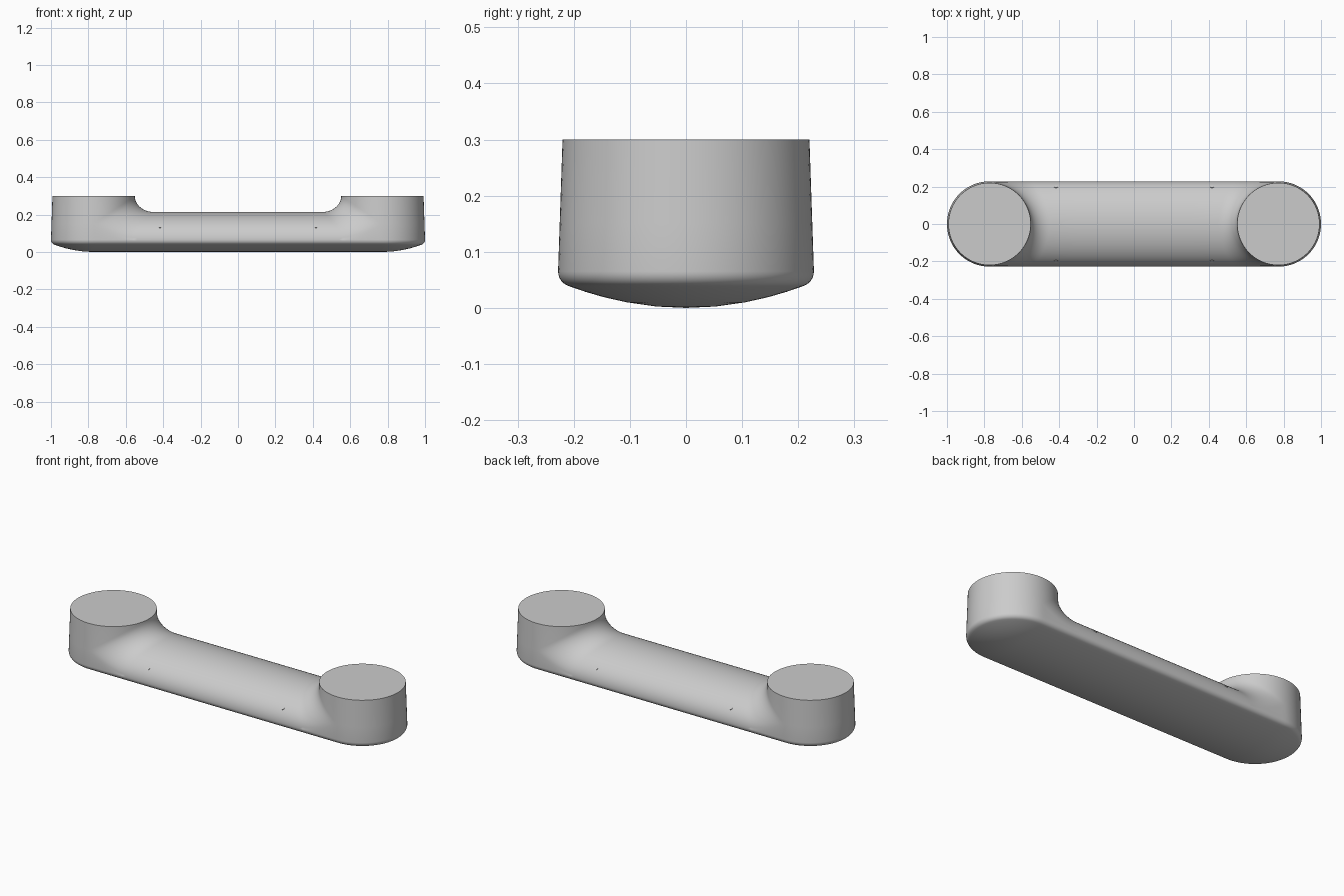
import bpy, bmesh
from math import sin, cos, pi, sqrt
from mathutils import Vector

if "Cube" in bpy.data.objects:
    bpy.data.objects.remove(bpy.data.objects["Cube"])

XC = 0.772                  # boss centre
R_TOP, R_LOW = 0.22, 0.228  # tapered wall radii
Z_TOP, Z_LOW = 0.30, 0.065
CROWN = 0.149               # height of the elliptical beam crown above Z_LOW
F_W, F_H = 0.10, 0.086      # fillet width and height
N, NF, NS = 40, 12, 6       # half-circle, fillet and straight divisions


def wall_radius(z):
    return R_TOP + (R_LOW - R_TOP) * (Z_TOP - z) / (Z_TOP - Z_LOW)


def row(th):
    """One lengthwise line over the crown: boss wall, fillet, beam, fillet, boss wall."""
    h = Z_LOW + CROWN * cos(th)
    zw = min(Z_TOP, h + F_H)
    rw = wall_radius(zw)
    half = [(-XC + R_TOP * cos(th), R_TOP * sin(th), Z_TOP)]
    for i in range(NF + 1):
        p = pi / 2 * i / NF
        s = 1 - cos(p)
        rho = rw + F_W * s
        y = sin(th) * (rw + (R_LOW - rw) * s)
        half.append((-XC + sqrt(max(0, rho * rho - y * y)), y,
                     min(Z_TOP, h + F_H * (1 - sin(p)))))
    xe, ye, ze = half[-1]
    mid = [(xe - 2 * xe * i / NS, ye, ze) for i in range(1, NS)]
    return half + mid + [(-x, y, z) for x, y, z in reversed(half)]


def skin(bm, lines, closed=False):
    vs = [[bm.verts.new(p) for p in line] for line in lines]
    for a, b in zip(vs, vs[1:]):
        n = len(a)
        for i in range(n if closed else n - 1):
            j = (i + 1) % n
            bm.faces.new((a[i], a[j], b[j], b[i]))


bm = bmesh.new()

# Beam crown with fillets into both bosses
rows = [row(-pi / 2 + pi * i / N) for i in range(N + 1)]
skin(bm, rows)

# Straight side strips under the crown edge
for edge in (rows[0], rows[-1]):
    y = R_LOW if edge[0][1] > 0 else -R_LOW
    inner = edge[1:-1]
    skin(bm, [inner, [(p[0], y, Z_LOW) for p in inner]])

# Outer half walls and flat tops of the bosses
for s in (-1, 1):
    skin(bm, [[(s * (XC + wall_radius(z) * cos(a)), wall_radius(z) * sin(a), z)
               for a in [-pi / 2 + pi * i / N for i in range(N + 1)]]
              for z in (Z_LOW, Z_LOW + F_H, Z_TOP)])
    bm.faces.new([bm.verts.new((s * XC + R_TOP * cos(pi * i / N),
                                R_TOP * sin(pi * i / N), Z_TOP)) for i in range(2 * N)])

# Rounded lower edge and domed underside, as shrinking stadium rings
xs = [p[0] for p in rows[0][2:-2]]


def stadium(r, z):
    arc = [pi / 2 + pi * i / N for i in range(N + 1)]
    left = [(-XC + r * cos(a), r * sin(a), z) for a in arc]
    right = [(XC - r * cos(a), -r * sin(a), z) for a in arc]
    return left + [(x, -r, z) for x in xs] + right + [(x, r, z) for x in reversed(xs)]


profile = [(R_LOW - 0.026 * (1 - cos(t)), Z_LOW - 0.027 * sin(t))
           for t in [pi / 2 * 0.8 * i / 6 for i in range(7)]]
re, ze = profile[-1]
profile += [(re * k, ze * k * k) for k in (0.95, 0.85, 0.7, 0.5, 0.25, 0)]
skin(bm, [stadium(r, z) for r, z in profile], closed=True)

bmesh.ops.remove_doubles(bm, verts=bm.verts, dist=0.0002)
bmesh.ops.dissolve_degenerate(bm, edges=bm.edges, dist=0.0001)
bmesh.ops.recalc_face_normals(bm, faces=bm.faces)
mesh = bpy.data.meshes.new("handle_body")
bm.to_mesh(mesh)
bm.free()
body = bpy.data.objects.new("handle_body", mesh)
bpy.context.collection.objects.link(body)
bpy.context.view_layer.objects.active = body
body.select_set(True)
bpy.ops.object.shade_smooth_by_angle(angle=0.6)

# Four small pins set into the sloping shoulders
for sx in (-1, 1):
    for sy in (-1, 1):
        n = Vector((0, sy * 0.76, 0.65)).normalized()
        loc = Vector((sx * 0.417, sy * 0.2, 0.137)) - n * 0.007
        bpy.ops.mesh.primitive_cylinder_add(vertices=20, radius=0.011, depth=0.018, location=loc,
                                            rotation=n.to_track_quat('Z', 'Y').to_euler())
        pin = bpy.context.object
        pin.name = "shoulder_pin"
        bpy.ops.object.shade_smooth_by_angle(angle=0.6)
